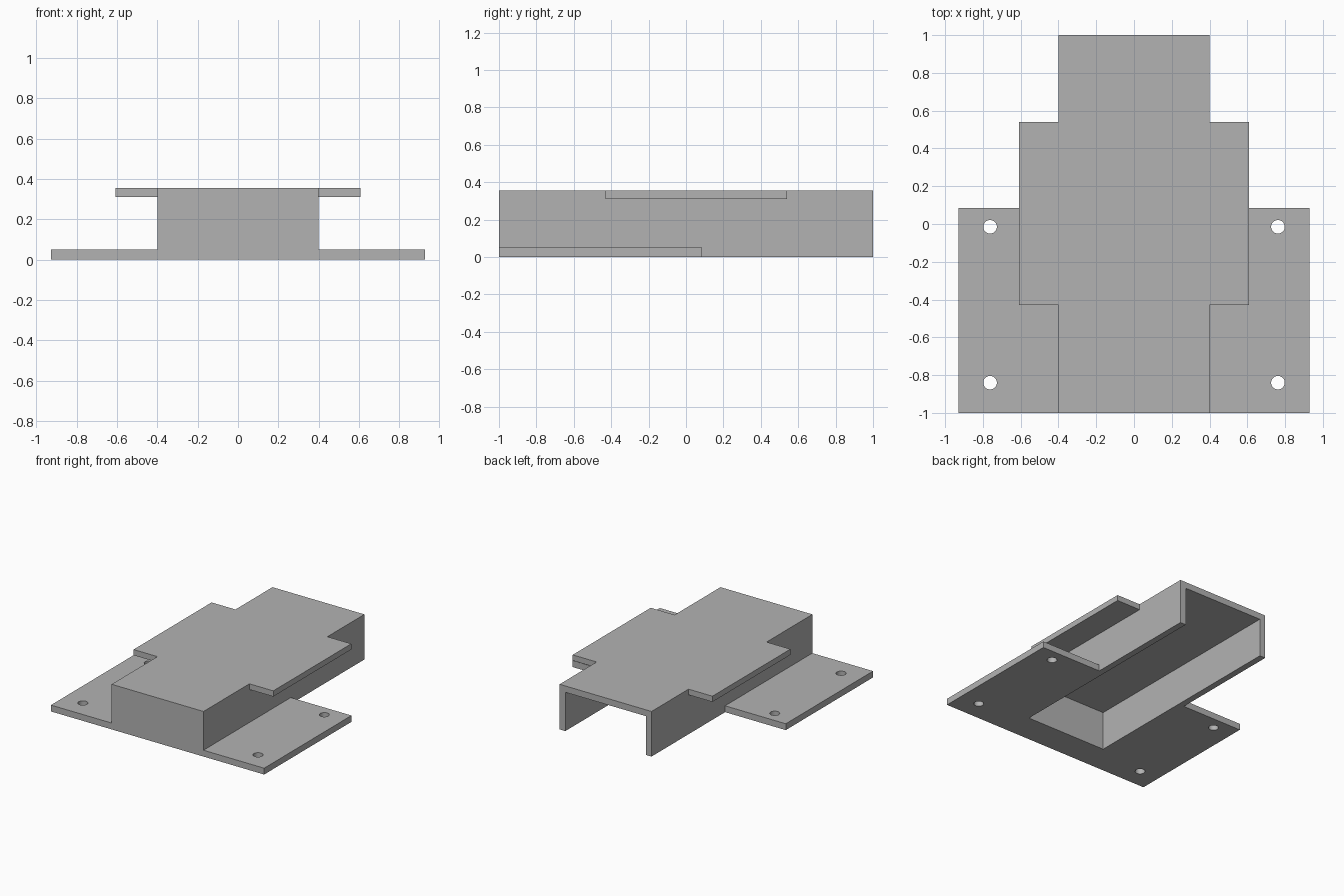
import bpy
import math

HEIGHT = 0.355     # overall height
SHEET = 0.05       # wall, roof and flange thickness
HALF_W = 0.4       # half width of the channel

if "Cube" in bpy.data.objects:
    bpy.data.objects.remove(bpy.data.objects["Cube"], do_unlink=True)

grey = bpy.data.materials.new("plain grey")
grey.use_nodes = True
grey.diffuse_color = (0.45, 0.45, 0.45, 1)
grey.node_tree.nodes["Principled BSDF"].inputs["Base Color"].default_value = grey.diffuse_color


def box(name, low, high):
    """Box spanning two opposite corners."""
    bpy.ops.mesh.primitive_cube_add(size=1)
    ob = bpy.context.object
    ob.name = name
    ob.data.materials.append(grey)
    for v in ob.data.vertices:
        v.co = [h if c > 0 else l for c, l, h in zip(v.co, low, high)]
    return ob


def apply(ob, mod):
    bpy.ops.object.select_all(action="DESELECT")
    ob.select_set(True)
    bpy.context.view_layer.objects.active = ob
    bpy.ops.object.modifier_apply(modifier=mod.name)


def cut(ob, cutter):
    mod = ob.modifiers.new("cut", "BOOLEAN")
    mod.operation = "DIFFERENCE"
    mod.solver = "EXACT"
    mod.object = cutter
    apply(ob, mod)
    bpy.data.objects.remove(cutter, do_unlink=True)


def mirror(ob):
    apply(ob, ob.modifiers.new("mirror", "MIRROR"))


# Channel: solid front block, open underneath and at the back
channel = box("channel_body", (-HALF_W, -1, 0), (HALF_W, 1, HEIGHT))
inner = HALF_W - SHEET
cut(channel, box("cavity_cutter", (-inner, -0.765, -1), (inner, 2, HEIGHT - SHEET)))

# Mounting flanges with two screw holes on each side
flange = box("mounting_flanges", (HALF_W, -1, 0), (0.928, 0.085, SHEET))
for y in (-0.84, -0.015):
    bpy.ops.mesh.primitive_cylinder_add(vertices=32, radius=0.036, depth=1,
                                        location=(0.762, y, 0))
    hole = bpy.context.object
    hole.data.materials.append(grey)
    cut(flange, hole)
mirror(flange)
bpy.ops.object.shade_smooth_by_angle(angle=math.radians(30))

# Tabs flush with the roof
tabs = box("roof_tabs", (HALF_W, -0.43, HEIGHT - 0.045), (0.608, 0.54, HEIGHT))
mirror(tabs)
